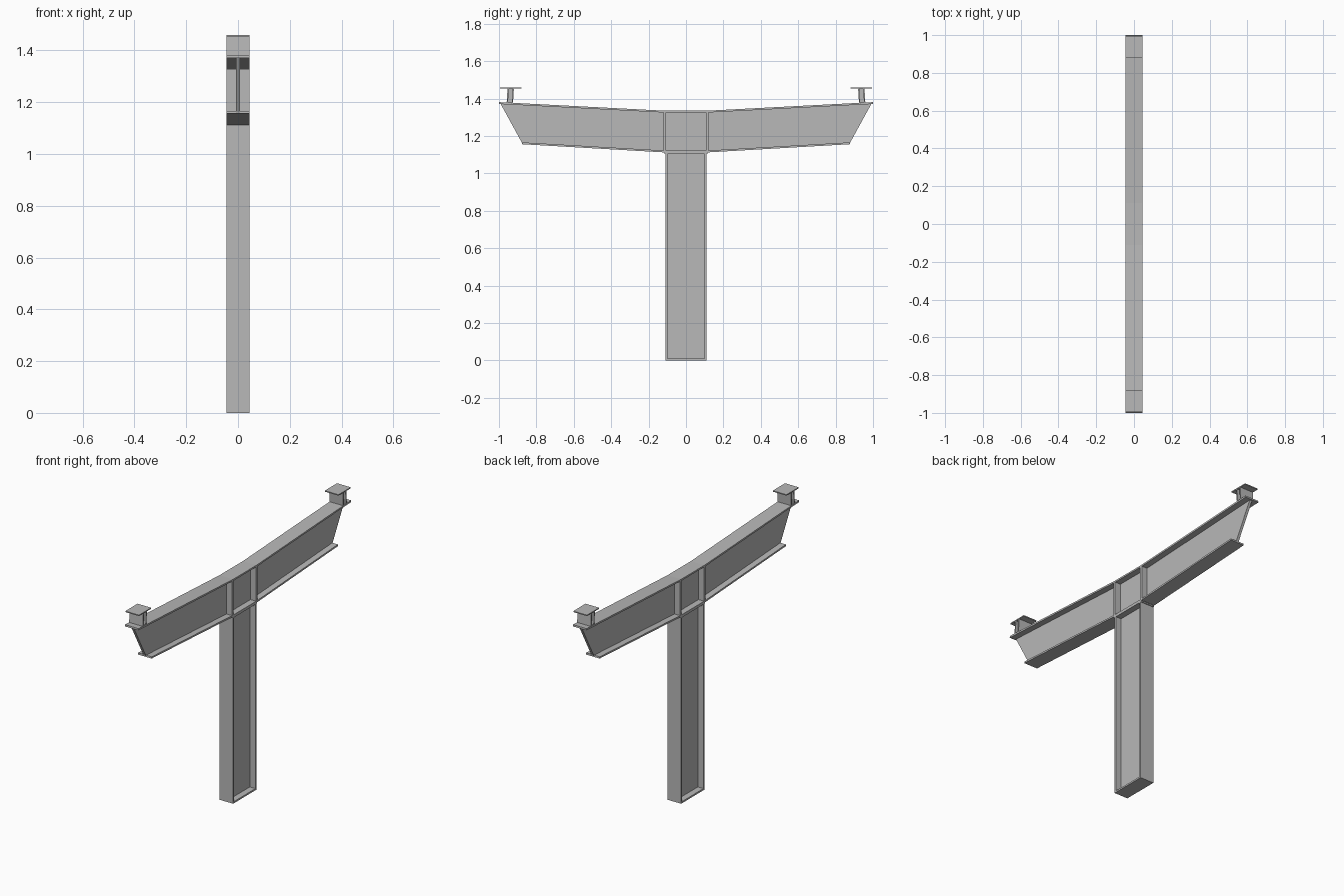
import bpy
import bmesh

cube = bpy.data.objects.get("Cube")
if cube:
    bpy.data.objects.remove(cube, do_unlink=True)

GREY = (0.48, 0.48, 0.48, 1.0)
steel = bpy.data.materials.new("steel_grey")
steel.use_nodes = True
steel.diffuse_color = GREY
steel.node_tree.nodes["Principled BSDF"].inputs["Base Color"].default_value = GREY

WIDE, WEB = 0.09, 0.016    # flange width and web thickness along x


def prism(name, outline, width):
    """Extrude a (y, z) outline along x, centred on x = 0."""
    bm = bmesh.new()
    face = bm.faces.new([bm.verts.new((-width / 2, y, z)) for y, z in outline])
    ext = bmesh.ops.extrude_face_region(bm, geom=[face])
    verts = [v for v in ext["geom"] if isinstance(v, bmesh.types.BMVert)]
    bmesh.ops.translate(bm, verts=verts, vec=(width, 0, 0))
    bmesh.ops.recalc_face_normals(bm, faces=bm.faces)
    mesh = bpy.data.meshes.new(name)
    bm.to_mesh(mesh)
    bm.free()
    mesh.materials.append(steel)
    obj = bpy.data.objects.new(name, mesh)
    bpy.context.collection.objects.link(obj)


def flip(outline):
    return [(-y, z) for y, z in reversed(outline)]


def whole(name, half, width):
    """One part spanning both sides, from its +y half outline."""
    prism(name, half + flip(half), width)


def pair(name, outline, width):
    """Matching parts at the front and the back."""
    prism("back_" + name, outline, width)
    prism("front_" + name, flip(outline), width)


def rect(y0, y1, z0, z1):
    return [(y0, z0), (y1, z0), (y1, z1), (y0, z1)]


# Column: web, two flanges, base and cap plates
whole("column_web", [(0.105, 0.005), (0.105, 1.11)], WEB)
pair("column_flange", rect(0.1, 0.11, 0, 1.112), WIDE)
whole("column_base_plate", [(0.1, 0), (0.1, 0.01)], WIDE)
whole("column_cap_plate", [(0.115, 1.105), (0.115, 1.122)], WIDE)

# Joint stiffeners in line with the column flanges
pair("joint_stiffener", rect(0.106, 0.12, 1.112, 1.33), WIDE)

# Rising arms: one web with slanted ends, top and bottom flanges
whole("beam_web", [(0.11, 1.115), (0.875, 1.16), (0.993, 1.375), (0.11, 1.33)], WEB)
whole("beam_top_flange",
      [(0.11, 1.325), (1.0, 1.371), (0.999, 1.381), (0.11, 1.335)], WIDE)
pair("beam_bottom_flange",
     [(0.11, 1.112), (0.876, 1.156), (0.875, 1.166), (0.11, 1.122)], WIDE)

# Purlin seats at the tips: slightly tilted short posts with a thin top plate
pair("seat_web", [(0.925, 1.375), (0.955, 1.375), (0.95, 1.456), (0.92, 1.456)], WEB)
for side, y in (("inner", 0.925), ("outer", 0.952)):
    pair("seat_flange_" + side,
         [(y, 1.375), (y + 0.007, 1.375), (y + 0.002, 1.456), (y - 0.005, 1.456)], WIDE)
pair("seat_plate", rect(0.88, 0.995, 1.454, 1.46), WIDE)
